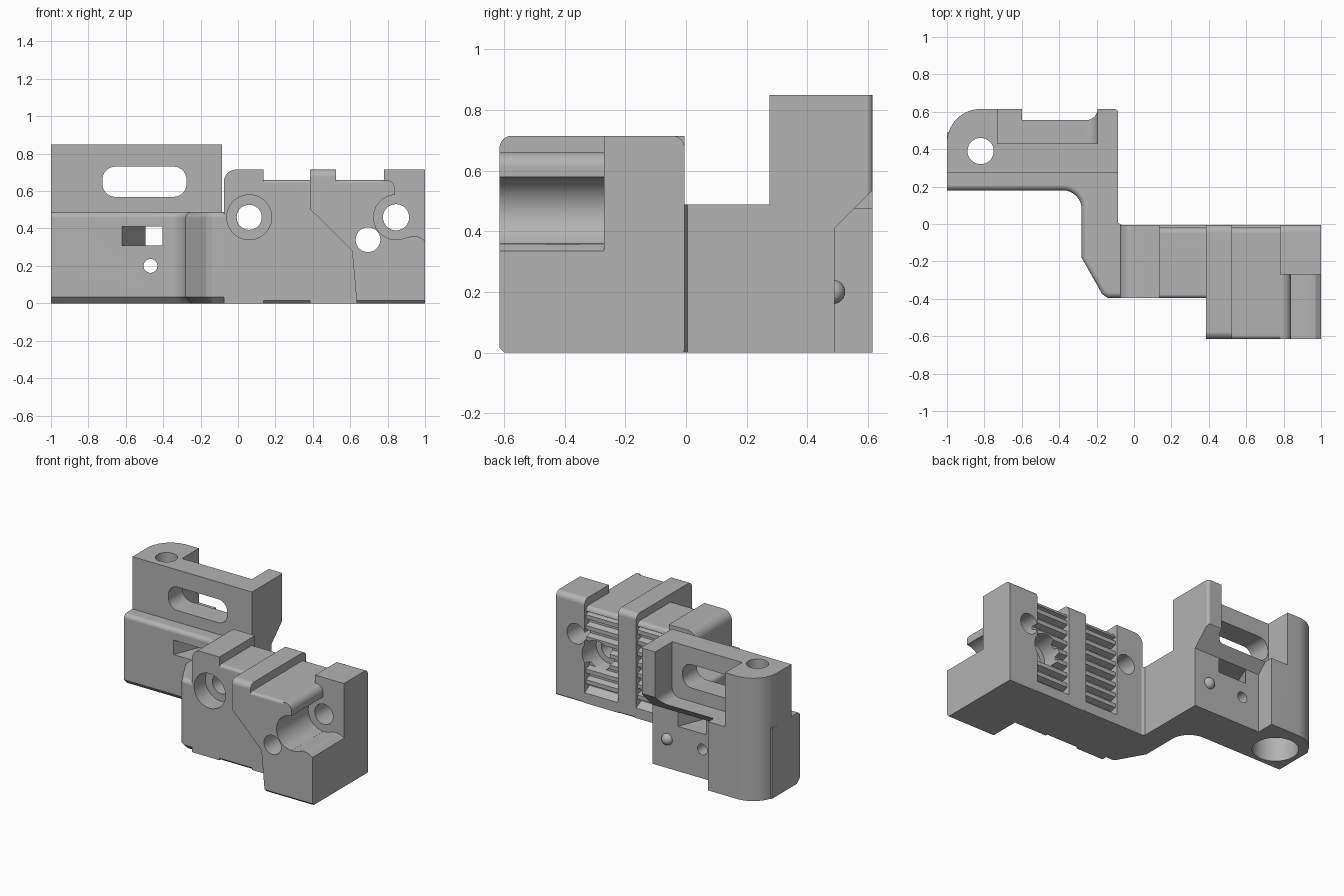
import bpy, bmesh, math
from mathutils import Vector

if "Cube" in bpy.data.objects:
    bpy.data.objects.remove(bpy.data.objects["Cube"], do_unlink=True)

grey = bpy.data.materials.new("plain grey")
grey.use_nodes = True
COLOUR = (0.45, 0.45, 0.45, 1)
grey.diffuse_color = COLOUR
grey.node_tree.nodes["Principled BSDF"].inputs["Base Color"].default_value = COLOUR


def arc(cx, cy, r, start, end, n=8):
    """Points on an arc, angles in degrees."""
    angles = [math.radians(start + (end - start) * i / n) for i in range(n + 1)]
    return [(cx + r * math.cos(a), cy + r * math.sin(a)) for a in angles]


def place(axis, p, d):
    return {"x": (d, p[0], p[1]), "y": (p[0], d, p[1]), "z": (p[0], p[1], d)}[axis]


def prism(name, axis, pts, a, b):
    """Extrude a closed 2D profile along an axis from a to b."""
    bm = bmesh.new()
    low = [bm.verts.new(place(axis, p, a)) for p in pts]
    high = [bm.verts.new(place(axis, p, b)) for p in pts]
    bm.faces.new(low)
    bm.faces.new(high)
    for i in range(len(pts)):
        j = (i + 1) % len(pts)
        bm.faces.new((low[i], low[j], high[j], high[i]))
    bmesh.ops.recalc_face_normals(bm, faces=bm.faces)
    mesh = bpy.data.meshes.new(name)
    bm.to_mesh(mesh)
    bm.free()
    mesh.materials.append(grey)
    ob = bpy.data.objects.new(name, mesh)
    bpy.context.collection.objects.link(ob)
    return ob


def box(name, x0, x1, y0, y1, z0, z1):
    return prism(name, "z", [(x0, y0), (x1, y0), (x1, y1), (x0, y1)], z0, z1)


def rod(axis, u, v, r, a, b):
    return prism("hole_cutter", axis, arc(u, v, r, 0, 360, 40)[:-1], a, b)


def bevel(ob, test, width, segments):
    """Bevel the edges whose two ends pass the test."""
    bm = bmesh.new()
    bm.from_mesh(ob.data)
    edges = [e for e in bm.edges if test(*(v.co for v in e.verts))]
    bmesh.ops.bevel(bm, geom=edges, offset=width, segments=segments,
                    profile=0.5, affect="EDGES", clamp_overlap=True)
    bm.to_mesh(ob.data)
    bm.free()


def combine(ob, other, operation):
    mod = ob.modifiers.new("shape", "BOOLEAN")
    mod.object, mod.operation, mod.solver = other, operation, "EXACT"
    bpy.context.view_layer.objects.active = ob
    bpy.ops.object.modifier_apply(modifier=mod.name)
    bpy.data.objects.remove(other, do_unlink=True)


def finish(ob):
    bpy.ops.object.select_all(action="DESELECT")
    ob.select_set(True)
    bpy.context.view_layer.objects.active = ob
    bpy.ops.object.shade_smooth_by_angle(angle=math.radians(25))
    mod = ob.modifiers.new("clean_normals", "WEIGHTED_NORMAL")
    mod.keep_sharp = True


FRONT, STEP, TOP, LOW = -0.615, -0.395, 0.715, 0.66


# Raised ribs with rounded top edges
def rib(name, x0, x1, front):
    r = 0.04
    pts = [(front + 0.015, 0), (-0.01, 0), (-0.005, 0.01)]
    pts += arc(-0.005 - r, TOP - r, r, 0, 90) + arc(front + r, TOP - r, r, 90, 180)
    pts += [(front, 0.015)]
    return prism(name, "x", pts, x0, x1)


# Lower spans with a toothed back
def toothed_span(name, x0, x1, front):
    pts = [(front + 0.015, 0), (-0.005, 0), (-0.005, 0.07), (-0.06, 0.1)]
    pitch = 0.075
    for i in range(7):
        z = 0.105 + i * pitch
        pts += [(-0.06, z + 0.01), (-0.02, z + 0.022),
                (-0.02, z + 0.05), (-0.06, z + 0.062)]
    pts += [(-0.06, 0.625), (-0.02, 0.63)]
    pts += arc(-0.05, LOW - 0.03, 0.03, 10, 90, 6)
    pts += arc(front + 0.02, LOW - 0.02, 0.02, 90, 180, 6) + [(front, 0.015)]
    return prism(name, "x", pts, x0, x1)


clamp = box("toothed_clamp_block", -0.075, 0.135, STEP, -0.005, 0, TOP)
bevel(clamp, lambda a, b: min(a.z, b.z) > 0.7 and max(a.x, b.x) < 0, 0.065, 8)
bevel(clamp, lambda a, b: min(a.z, b.z) > 0.7 and abs(a.y - b.y) < 0.01
      and abs(a.x - b.x) > 0.05, 0.03, 6)
for part in (toothed_span("span", 0.125, 0.395, STEP),
             rib("middle_rib", 0.385, 0.525, FRONT),
             toothed_span("span", 0.515, 0.79, FRONT),
             rib("end_rib", 0.78, 1.0, FRONT)):
    combine(clamp, part, "UNION")

# Slanted edge of the front boss
combine(clamp, prism("boss_cutter", "y", [(0.3, -0.1), (0.637, -0.1), (0.635, 0),
        (0.61, 0.28), (0.384, 0.505), (0.3, 0.505)], -0.8, STEP), "DIFFERENCE")

# Open pocket at the front corner, with its round seat
pocket = [(1.1, 0.8), (0.78, 0.8), (0.78, LOW)] + arc(0.79, 0.61, 0.05, 90, 0)
pocket += [(0.84, 0.34), (0.88, 0.345), (0.93, 0.36), (0.97, 0.355), (1.0, 0.335), (1.1, 0.335)]
combine(clamp, prism("pocket_cutter", "y", pocket, -0.8, -0.27), "DIFFERENCE")
combine(clamp, rod("y", 0.845, 0.46, 0.12, -0.8, -0.268), "DIFFERENCE")

# Screw holes and counterbores
for x, z, r, y0, y1 in ((0.06, 0.46, 0.067, -0.8, 0.2), (0.06, 0.46, 0.12, -0.8, -0.27),
                        (0.845, 0.46, 0.07, -0.8, 0.2), (0.695, 0.34, 0.066, -0.8, 0.2),
                        (0.695, 0.34, 0.105, -0.16, 0.2)):
    combine(clamp, rod("y", x, z, r, y0, y1), "DIFFERENCE")
finish(clamp)

# Cranked base arm with softened top and chamfered bottom edges
outline = [(-1, 0.49), (-1, 0.18)] + arc(-0.38, 0.08, 0.1, 90, 0)
outline += [(-0.28, -0.18), (-0.17, -0.375), (-0.14, STEP), (-0.065, STEP),
            (-0.065, -0.005), (-0.085, 0.005), (-0.085, 0.49)]
mount = prism("cranked_mount", "z", outline, 0, 0.488)


def front_chain(a, b):
    m = (a + b) / 2
    return m.y < 0.185 and (m.x < -0.09 or m.y < -0.39) and abs(a.z - b.z) < 0.01


bevel(mount, lambda a, b: front_chain(a, b) and a.z > 0.4, 0.03, 5)
bevel(mount, lambda a, b: front_chain(a, b) and a.z < 0.01, 0.035, 1)

# Tall rear post
post = [(-1, 0.275), (-0.085, 0.275)] + arc(-0.105, 0.595, 0.02, 0, 90, 5)
post += arc(-0.82, 0.435, 0.18, 90, 180, 14)
combine(mount, prism("rear_post", "z", post, 0, 0.85), "UNION")

# Undercut below the sloped ledge
combine(mount, prism("undercut_cutter", "x", [(0.49, -0.1), (0.8, -0.1), (0.8, 0.72),
        (0.49, 0.41)], -0.6, 0.1), "DIFFERENCE")

# Rear pocket, open at the top
recess = [(-0.73, 1), (-0.73, 0.475)] + arc(-0.255, 0.535, 0.06, 270, 360) + [(-0.195, 1)]
combine(mount, prism("recess_cutter", "y", recess, 0.43, 0.8), "DIFFERENCE")

# Long rounded slot through the post wall
slot = arc(-0.655, 0.655, 0.07, 180, 90) + arc(-0.345, 0.655, 0.07, 90, 0)
slot += arc(-0.345, 0.645, 0.07, 0, -90) + arc(-0.655, 0.645, 0.07, 270, 180)
slot = [(x, z + 0.006 * (1 if z > 0.65 else -1)) for x, z in slot]
combine(mount, prism("slot_cutter", "y", slot, 0.1, 0.8), "DIFFERENCE")

# Oblique passage, small pin hole, vertical bolt hole with nut seat
combine(mount, prism("passage_cutter", "z", [(-0.652, 0.1), (-0.437, 0.1), (-0.236, 0.6),
        (-0.451, 0.6)], 0.31, 0.41), "DIFFERENCE")
combine(mount, rod("y", -0.468, 0.2, 0.037, 0, 0.8), "DIFFERENCE")
combine(mount, rod("z", -0.82, 0.39, 0.07, -0.2, 1), "DIFFERENCE")
combine(mount, rod("z", -0.82, 0.39, 0.145, -0.2, 0.25), "DIFFERENCE")
finish(mount)

# Locating bump on the rear face
bpy.ops.mesh.primitive_uv_sphere_add(segments=24, ring_count=12, radius=0.04,
                                     location=(-0.2, 0.485, 0.2))
bump = bpy.context.object
bump.name = "locating_bump"
bump.data.materials.append(grey)
finish(bump)
